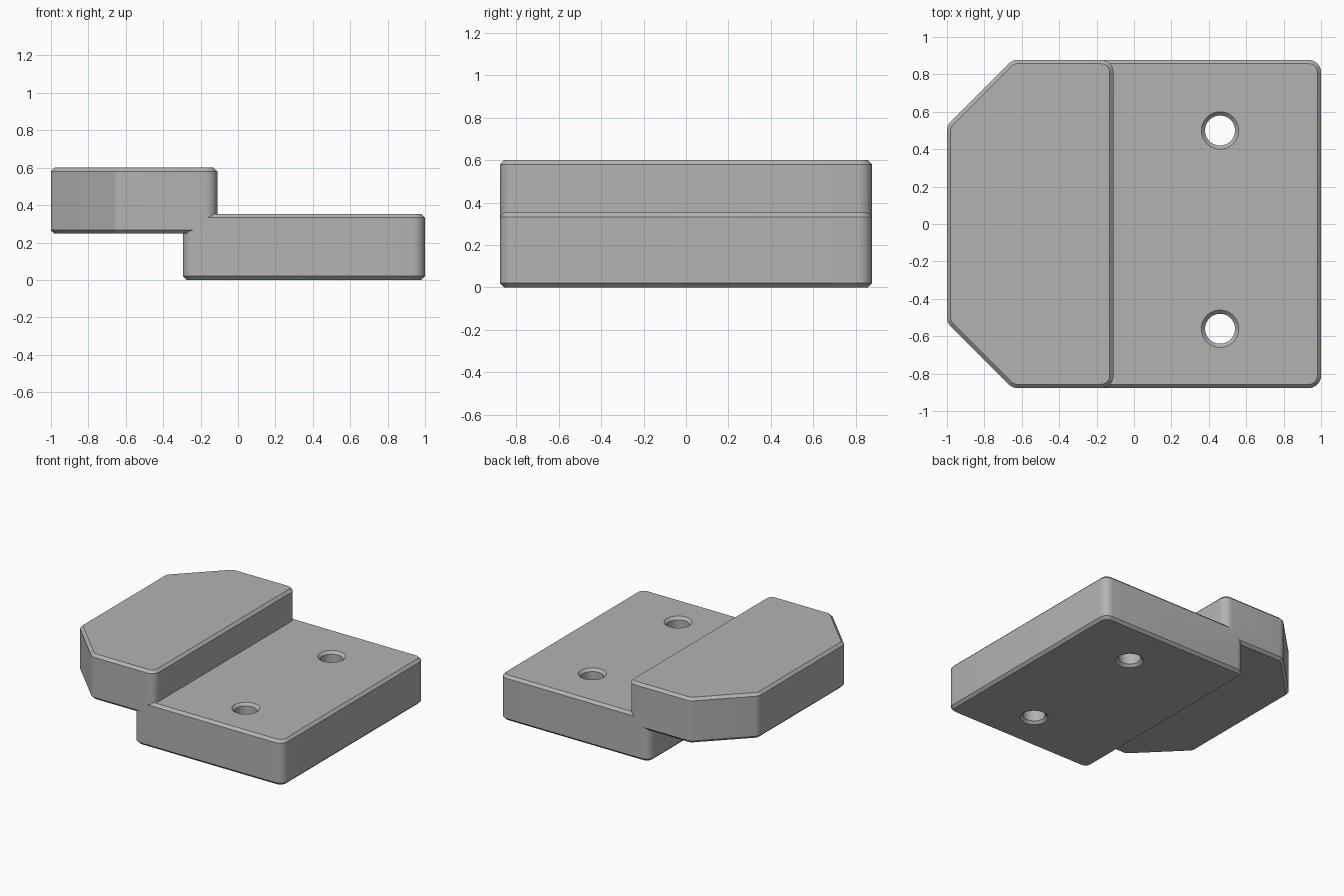
import bpy, bmesh, math
from mathutils import Vector

cube = bpy.data.objects.get("Cube")
if cube:
    bpy.data.objects.remove(cube, do_unlink=True)

HALF_Y = 0.877      # half depth of both slabs
THICK = 0.353       # slab thickness
BEVEL = 0.02        # chamfer on top and bottom rims
RADIUS = 0.065      # vertical corner rounding
TOP = 0.6

grey = bpy.data.materials.new("plain_grey")
grey.use_nodes = True
COLOUR = (0.45, 0.45, 0.45, 1)
grey.diffuse_color = COLOUR
grey.node_tree.nodes["Principled BSDF"].inputs["Base Color"].default_value = COLOUR


def rounded_outline(corners, inset, radius, steps=8):
    """Counter-clockwise convex outline, moved inwards and filleted."""
    points = []
    for i, corner in enumerate(corners):
        p = Vector(corner)
        d_in = (p - Vector(corners[i - 1])).normalized()
        d_out = (Vector(corners[(i + 1) % len(corners)]) - p).normalized()
        turn = d_in.angle(d_out)
        n_in = Vector((-d_in.y, d_in.x))
        n_out = Vector((-d_out.y, d_out.x))
        centre = p + (n_in + n_out).normalized() * radius / math.cos(turn / 2)
        start = math.atan2(-n_in.y, -n_in.x)
        for k in range(steps + 1):
            a = start + turn * k / steps
            points.append(centre + Vector((math.cos(a), math.sin(a))) * (radius - inset))
    return points


def circle(x, y, radius, count=48):
    return [(x + radius * math.cos(math.tau * k / count),
             y + radius * math.sin(math.tau * k / count)) for k in range(count)]


def loft(name, rings):
    """Closed solid through (outline, height) rings."""
    bm = bmesh.new()
    loops = [[bm.verts.new((p[0], p[1], z)) for p in outline] for outline, z in rings]
    bm.faces.new(loops[0][::-1])
    bm.faces.new(loops[-1])
    for low, high in zip(loops, loops[1:]):
        for i in range(len(low)):
            bm.faces.new((low[i - 1], low[i], high[i], high[i - 1]))
    mesh = bpy.data.meshes.new(name)
    bm.to_mesh(mesh)
    bm.free()
    mesh.materials.append(grey)
    obj = bpy.data.objects.new(name, mesh)
    bpy.context.collection.objects.link(obj)
    return obj


def slab(name, corners, bottom):
    inner = rounded_outline(corners, BEVEL, RADIUS)
    outer = rounded_outline(corners, 0, RADIUS)
    top = bottom + THICK
    return loft(name, [(inner, bottom), (outer, bottom + BEVEL),
                       (outer, top - BEVEL), (inner, top)])


# Lower plate and the raised clipped-corner plate overlapping it
body = slab("stepped_block", [(-0.295, -HALF_Y), (1, -HALF_Y), (1, HALF_Y), (-0.295, HALF_Y)], 0)
upper = slab("upper_plate", [(-0.65, -HALF_Y), (-0.11, -HALF_Y), (-0.11, HALF_Y),
                             (-0.65, HALF_Y), (-1, 0.527), (-1, -0.527)], TOP - THICK)

# Countersunk screw holes, chamfered at both ends
helpers = [(upper, 'UNION')]
for name, y in (("back_hole", 0.5), ("front_hole", -0.56)):
    wide, narrow, over = circle(0.46, y, 0.12), circle(0.46, y, 0.08), 0.02
    cutter = loft(name, [(wide, -over), (narrow, BEVEL),
                         (narrow, THICK - BEVEL), (wide, THICK + over)])
    helpers.append((cutter, 'DIFFERENCE'))

for helper, operation in helpers:
    helper.hide_render = True
    mod = body.modifiers.new(helper.name, 'BOOLEAN')
    mod.object = helper
    mod.operation = operation
    mod.solver = 'EXACT'

# Bake the joined shape and drop the helpers
graph = bpy.context.evaluated_depsgraph_get()
joined = bpy.data.meshes.new_from_object(body.evaluated_get(graph))
body.modifiers.clear()
body.data = joined
for helper, operation in helpers:
    bpy.data.objects.remove(helper, do_unlink=True)

# Smooth the rounded corners and keep the chamfers crisp
bpy.ops.object.select_all(action='DESELECT')
body.select_set(True)
bpy.context.view_layer.objects.active = body
bpy.ops.object.shade_smooth_by_angle(angle=math.radians(30))
